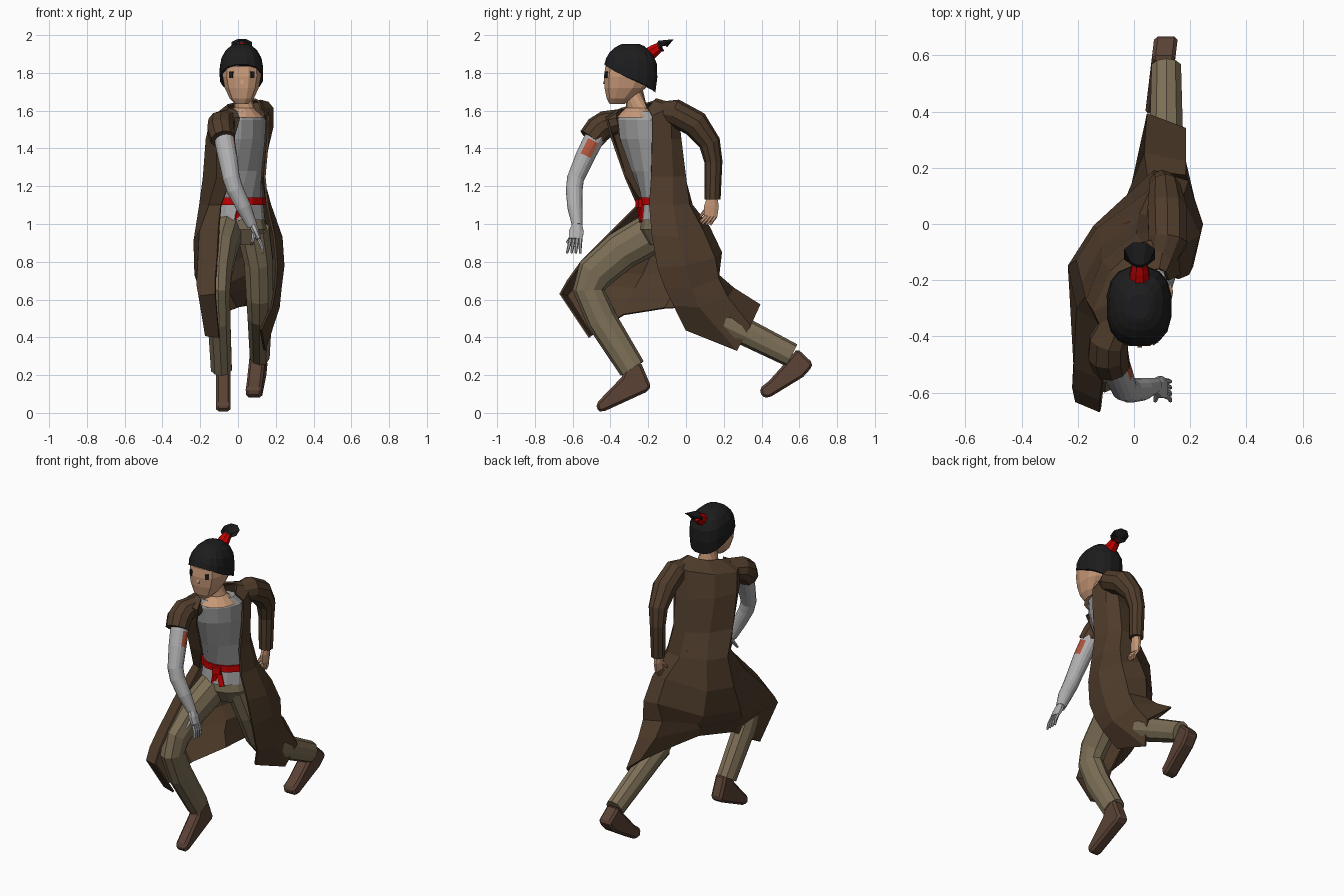
import bpy, bmesh, math
from mathutils import Vector


def material(name, rgb):
    m = bpy.data.materials.new(name)
    m.diffuse_color = (*rgb, 1)
    return m


COAT = material("coat brown", (.078, .045, .024))
TROUSER = material("trouser tan", (.205, .16, .095))
BOOT = material("boot brown", (.104, .055, .036))
SKIN = material("skin", (.58, .32, .19))
HAIR = material("hair black", (.012, .012, .013))
RED = material("sash red", (.55, .0, .0))
SHIRT = material("shirt grey", (.34, .34, .345))
METAL = material("metal grey", (.43, .43, .44))
ORANGE = material("patch orange", (.43, .09, .045))


def finish(name, bm, mat):
    bmesh.ops.recalc_face_normals(bm, faces=bm.faces)
    me = bpy.data.meshes.new(name)
    bm.to_mesh(me)
    bm.free()
    me.materials.append(mat)
    ob = bpy.data.objects.new(name, me)
    bpy.context.collection.objects.link(ob)
    return ob


def loft(name, rings, mat, closed=True, caps=True):
    """Skin a list of point rings with quads."""
    bm = bmesh.new()
    rows = [[bm.verts.new(p) for p in r] for r in rings]
    n = len(rows[0])
    for a, b in zip(rows, rows[1:]):
        for i in range(n if closed else n - 1):
            j = (i + 1) % n
            bm.faces.new((a[i], a[j], b[j], b[i]))
    if closed and caps:
        bm.faces.new(rows[0])
        bm.faces.new(rows[-1])
    return finish(name, bm, mat)


def tube(name, path, mat, n=10):
    """Limb along (x, y, z, sideways radius, front-back radius) points."""
    pts = [Vector(p[:3]) for p in path]
    rings = []
    for k, p in enumerate(path):
        d = Vector((0, 0, 0))
        if k:
            d += (pts[k] - pts[k - 1]).normalized()
        if k < len(pts) - 1:
            d += (pts[k + 1] - pts[k]).normalized()
        d.normalize()
        u = (Vector((1, 0, 0)) - d * d.x).normalized()
        v = d.cross(u)
        angles = [(i + .5) * math.tau / n for i in range(n)]
        rings.append([pts[k] + u * p[3] * math.cos(a) + v * p[-1] * math.sin(a) for a in angles])
    return loft(name, rings, mat)


def oval(cx, cy, z, rx, ry, turn=0, n=12, power=2.0):
    """Horizontal superellipse ring turned about z (degrees)."""
    t, out = math.radians(turn), []
    for i in range(n):
        a = (i + .5) * math.tau / n
        c, s = math.cos(a), math.sin(a)
        x = rx * math.copysign(abs(c) ** (2 / power), c)
        y = ry * math.copysign(abs(s) ** (2 / power), s)
        out.append((cx + x * math.cos(t) - y * math.sin(t), cy + x * math.sin(t) + y * math.cos(t), z))
    return out


def block(name, loc, size, mat, rot=(0, 0, 0)):
    bm = bmesh.new()
    bmesh.ops.create_cube(bm, size=1)
    bmesh.ops.scale(bm, vec=size, verts=bm.verts)
    ob = finish(name, bm, mat)
    ob.location = loc
    ob.rotation_euler = [math.radians(r) for r in rot]
    return ob


# Long open coat: rings run right front edge, around the back, to left front edge
torso_rings = [
    [(-.01, -.36, 1.60), (-.05, -.34, 1.61), (-.05, -.27, 1.63), (-.01, -.20, 1.64),
     (.04, -.17, 1.65), (.09, -.16, 1.66), (.11, -.17, 1.65), (.12, -.20, 1.61)],
    [(.01, -.42, 1.56), (-.09, -.42, 1.57), (-.14, -.31, 1.56), (-.08, -.17, 1.58),
     (.03, -.07, 1.61), (.11, -.05, 1.63), (.15, -.08, 1.62), (.16, -.18, 1.57)],
    [(-.02, -.39, 1.45), (-.11, -.38, 1.45), (-.165, -.27, 1.45), (-.11, -.13, 1.45),
     (.01, -.04, 1.45), (.09, -.03, 1.45), (.14, -.08, 1.45), (.158, -.18, 1.45)],
    [(-.03, -.32, 1.25), (-.11, -.32, 1.25), (-.18, -.21, 1.25), (-.11, -.08, 1.25),
     (.01, -.01, 1.25), (.09, -.005, 1.25), (.13, -.07, 1.25), (.14, -.185, 1.25)],
]
skirt_rings = [
    [(-.09, -.255, 1.10), (-.15, -.23, 1.10), (-.20, -.13, 1.10), (-.13, -.02, 1.10),
     (.02, .03, 1.10), (.12, .015, 1.10), (.17, -.07, 1.10), (.155, -.195, 1.10)],
    [(-.10, -.36, .995), (-.20, -.30, .96), (-.23, -.15, .91), (-.14, -.01, .91),
     (.06, .12, .985), (.17, .09, .96), (.23, -.04, .93), (.19, -.18, .94)],
    [(-.11, -.55, .805), (-.21, -.51, .76), (-.225, -.23, .73), (-.12, .00, .75),
     (.07, .185, .85), (.19, .15, .82), (.24, .00, .78), (.205, -.15, .77)],
    [(-.12, -.625, .70), (-.215, -.58, .68), (-.20, -.27, .66), (-.07, -.02, .68),
     (.05, .165, .735), (.18, .17, .71), (.225, .03, .66), (.195, -.11, .66)],
    [(-.12, -.665, .63), (-.205, -.63, .62), (-.17, -.31, .60), (-.05, -.07, .63),
     (.04, .25, .66), (.18, .22, .61), (.215, .07, .56), (.18, -.065, .57)],
    [(-.10, -.51, .40), (-.17, -.50, .41), (-.10, -.33, .52), (-.01, -.11, .555),
     (.045, .39, .57), (.18, .34, .46), (.14, .27, .33), (.12, .00, .44)],
]
coat = loft("long_coat", torso_rings + skirt_rings, COAT, closed=False)
wall = coat.modifiers.new("cloth thickness", 'SOLIDIFY')
wall.thickness = .012
wall.offset = 0

# Coat sleeves: torn short one on the metal arm, full one on the other
tube("short_sleeve", [(-.05, -.34, 1.55, .06), (-.09, -.42, 1.53, .072), (-.092, -.465, 1.50, .074),
                      (-.08, -.505, 1.45, .068)], COAT)
tube("long_sleeve", [(.10, -.13, 1.60, .05), (.12, -.06, 1.59, .072), (.118, .05, 1.53, .073),
                     (.11, .125, 1.43, .058), (.10, .145, 1.33, .048), (.10, .14, 1.13, .043)], COAT)

# Shirt twists from hips to shoulders
loft("shirt", [oval(0, -.125, 1.02, .145, .125, 20), oval(0, -.115, 1.12, .135, .115, 20),
               oval(.01, -.175, 1.28, .13, .10, 42), oval(.02, -.22, 1.45, .15, .105, 53),
               oval(.03, -.235, 1.55, .15, .095, 53), oval(.03, -.25, 1.595, .11, .065, 53)], SHIRT)

# Sash with knot and tails
loft("sash", [oval(0, -.117, z, .147, .127, 20) for z in (1.10, 1.14)], RED)
block("sash_knot", (.02, -.245, 1.11), (.05, .03, .045), RED, (0, 0, 20))
block("sash_tail_short", (.005, -.245, 1.06), (.03, .012, .08), RED, (10, 12, 20))
block("sash_tail_long", (.04, -.235, 1.055), (.03, .012, .09), RED, (-12, -15, 20))

# Trousers
loft("trouser_seat", [oval(.0, -.12, 1.06, .13, .11, 15), oval(.01, -.12, .97, .145, .12, 15),
                      oval(.02, -.11, .89, .09, .08, 15)], TROUSER)
tube("front_trouser_leg", [(-.05, -.13, .98, .085, .11), (-.085, -.34, .86, .08, .105),
                           (-.10, -.48, .74, .07, .10), (-.105, -.515, .65, .066, .085),
                           (-.10, -.445, .49, .063, .082), (-.088, -.285, .235, .058, .072)], TROUSER)
tube("back_trouser_leg", [(.08, -.09, .97, .09, .10), (.11, -.03, .80, .08, .10),
                          (.115, .045, .62, .075, .09), (.115, .12, .525, .068, .08),
                          (.115, .56, .305, .055, .065)], TROUSER)


# Boots: side profile extruded sideways, slanting with y
def boot(name, profile, x, half, slant):
    y0 = profile[0][0]
    rings = [[(x + s * half + slant * (y - y0), y, z) for y, z in profile] for s in (-1, 1)]
    ob = loft(name, rings, BOOT)
    b = ob.modifiers.new("soft edges", 'BEVEL')
    b.width = .014
    b.segments = 1


boot("front_boot", [(-.34, .19), (-.32, .25), (-.24, .27), (-.185, .14), (-.20, .115),
                    (-.44, .005), (-.47, .01), (-.475, .05)], -.078, .038, 0)
boot("back_boot", [(.53, .27), (.59, .34), (.67, .265), (.665, .24), (.62, .19),
                   (.44, .08), (.40, .085), (.39, .13), (.44, .17)], .098, .042, .12)

# Metal arm with an orange patch on its outer face
arm = tube("metal_arm", [(-.085, -.44, 1.53, .05), (-.07, -.495, 1.435, .054), (-.055, -.535, 1.355, .052),
                         (-.035, -.585, 1.24, .046), (-.015, -.592, 1.18, .045),
                         (.03, -.588, 1.09, .041), (.075, -.575, .99, .028)], METAL, 16)
arm.data.materials.append(ORANGE)
for f in arm.data.polygons:
    if 1.36 < f.center.z < 1.43 and f.normal.x > .8:
        f.material_index = 1


# Hands: flat palm, four bent fingers and a thumb
def hand(name, wrist, palm, tip, thumb, mat, spread=.018):
    w, p, t = Vector(wrist), Vector(palm), Vector(tip)
    tube(name + "_palm", [(*w, .022, .027), (*w.lerp(p, .5), .020, .042), (*p, .014, .038)], mat, 8)
    for i in range(4):
        off = Vector((0, (i - 1.5) * spread, 0))
        mid = p.lerp(t, .5) + off * 1.1 + Vector((.006, 0, 0))
        tube(f"{name}_finger_{i + 1}", [(*(p + off), .010), (*mid, .009), (*(t + off * 1.3), .006)], mat, 6)
    q = w.lerp(p, .4)
    tube(name + "_thumb", [(*q, .014), (*q.lerp(Vector(thumb), .6), .011), (*thumb, .007)], mat, 6)


hand("metal_hand", (.075, -.575, 1.0), (.11, -.585, .92), (.13, -.595, .845), (.075, -.63, .90), METAL)
hand("skin_hand", (.10, .14, 1.15), (.10, .13, 1.04), (.105, .095, .995), (.08, .075, 1.04), SKIN, .017)

# Neck and head
loft("neck", [oval(.045, -.268, 1.565, .11, .085, 53), oval(.03, -.262, 1.615, .06, .052, 53),
              oval(.02, -.275, 1.72, .046, .046)], SKIN)
head_levels = [(1.635, -.365, .035, .04), (1.665, -.35, .066, .072), (1.72, -.322, .092, .112),
               (1.78, -.305, .104, .133), (1.835, -.30, .102, .130), (1.88, -.30, .07, .085)]
loft("head", [oval(.02, cy, z, rx, ry, power=2.6) for z, cy, rx, ry in head_levels], SKIN)
block("nose", (.02, -.430, 1.755), (.016, .012, .03), SKIN, (-15, 0, 0))
for side in (-1, 1):
    block("eye", (.02 + side * .056, -.423, 1.79), (.022, .008, .034), HAIR, (0, 0, side * 33))

# Hair cap: rim is high over the brow and low at the nape
rows = []
N, STEPS = 16, 6
for k in range(STEPS):
    ring = []
    for i, (x, y, _) in enumerate(oval(0, 0, 0, .117, .144, n=N, power=2.5)):
        rim = 1.77 - .075 * math.sin((i + .5) * math.tau / N)
        z = rim + (1.954 - rim) * math.sin(k / (STEPS - 1) * math.pi / 2)
        drop = (z - 1.81) / (.15 if z > 1.81 else .26)
        r = max(0, 1 - abs(drop) ** 2.3) ** .5
        ring.append((.018 + x * r, -.293 + y * r, z))
    rows.append(ring)
loft("hair_cap", rows, HAIR)

# Topknot flaring out of a red tie
tube("hair_tie", [(.02, -.20, 1.895, .04), (.02, -.165, 1.92, .034), (.02, -.135, 1.94, .026)], RED, 8)
tube("topknot", [(.02, -.15, 1.93, .024), (.02, -.13, 1.943, .034), (.02, -.108, 1.953, .06, .054),
                 (.02, -.112, 1.95, .02)], HAIR, 8)
